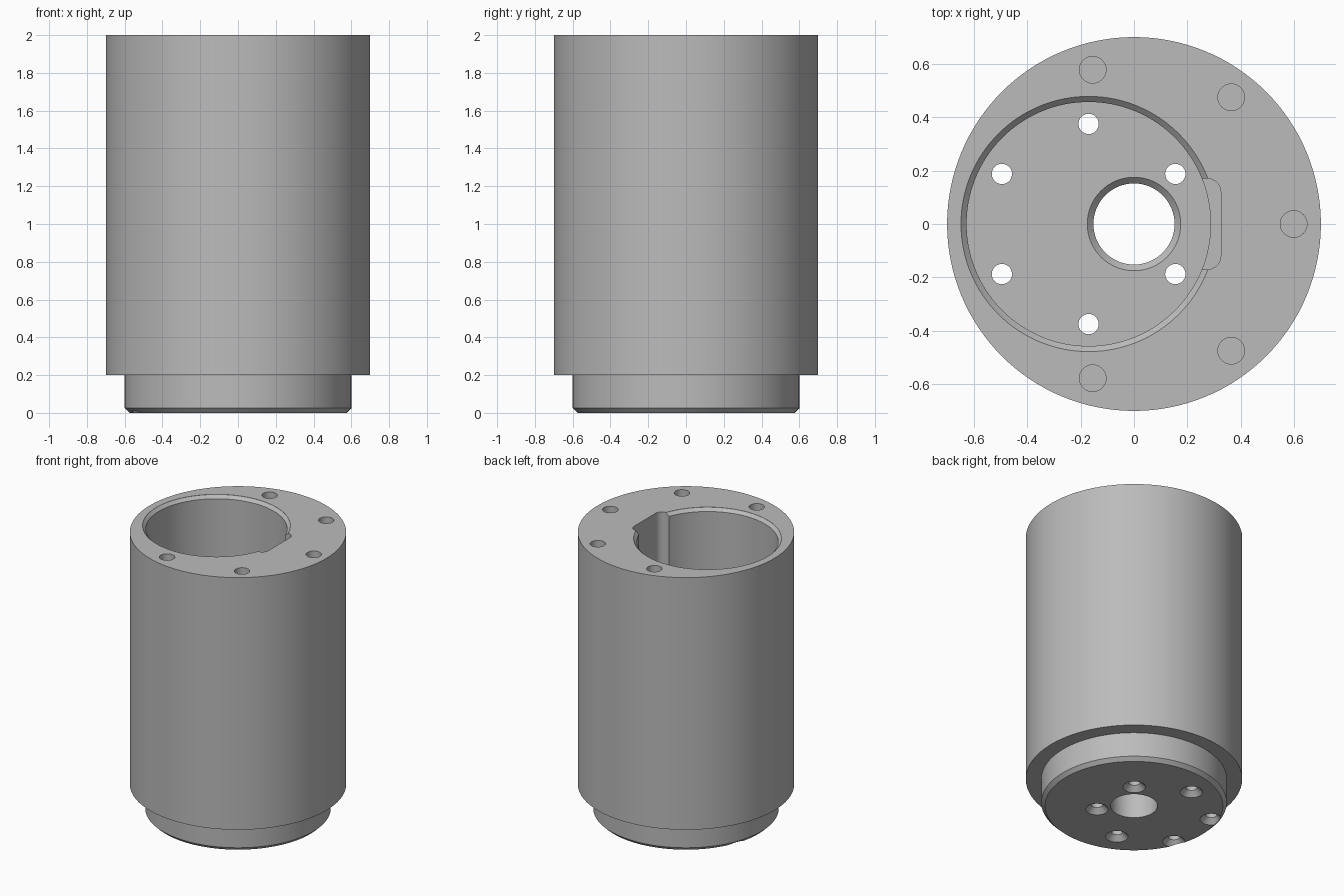
import bpy, math
from math import cos, sin, pi, radians

if "Cube" in bpy.data.objects:
    bpy.data.objects.remove(bpy.data.objects["Cube"], do_unlink=True)

BORE_X = -0.17      # offset of the eccentric bore
FLOOR = 0.25        # height of the bore floor
TOP = 2.0

steel = bpy.data.materials.new("grey steel")
steel.use_nodes = True
grey = (0.5, 0.5, 0.5, 1)
steel.diffuse_color = grey
steel.node_tree.nodes["Principled BSDF"].inputs["Base Color"].default_value = grey


def make_object(name, verts, faces):
    mesh = bpy.data.meshes.new(name)
    mesh.from_pydata(verts, [], faces)
    mesh.materials.append(steel)
    obj = bpy.data.objects.new(name, mesh)
    bpy.context.collection.objects.link(obj)
    return obj


def stack(name, rings):
    """Closed solid from rings of equal vertex count, bottom to top."""
    n = len(rings[0])
    verts = [v for ring in rings for v in ring]
    faces = [tuple(reversed(range(n))), tuple(range(len(verts) - n, len(verts)))]
    for r in range(len(rings) - 1):
        for i in range(n):
            a, b = r * n + i, r * n + (i + 1) % n
            faces.append((a, b, b + n, a + n))
    return make_object(name, verts, faces)


def lathe(name, profile, x=0.0, y=0.0, n=96):
    """Turned solid from (radius, height) points, bottom to top."""
    return stack(name, [[(x + r * cos(2 * pi * i / n), y + r * sin(2 * pi * i / n), z)
                         for i in range(n)] for r, z in profile])


# Turned body with a stepped, chamfered spigot
body = lathe("housing_body", [(0.575, 0), (0.6, 0.025), (0.6, 0.2), (0.7, 0.2), (0.7, TOP)], n=128)
cutters = []

# Eccentric bore with chamfered mouth
cutters.append(lathe("bore_cutter", [(0.457, FLOOR), (0.457, TOP - 0.022), (0.478, TOP - 0.001),
                                     (0.478, TOP + 0.1)], BORE_X, n=128))

# Rounded keyway beside the bore
key_outline = []
for cx, cy, start in ((0.275, 0.12, 0), (0.1, 0.12, 90), (0.1, -0.12, 180), (0.275, -0.12, 270)):
    for step in range(9):
        a = radians(start + step * 11.25)
        key_outline.append((cx + 0.05 * cos(a), cy + 0.05 * sin(a)))
cutters.append(stack("keyway_cutter", [[(x, y, z) for x, y in key_outline]
                                       for z in (0.45, TOP + 0.2)]))

# Central shaft hole, chamfered at the bore floor
cutters.append(lathe("shaft_hole_cutter", [(0.152, -0.1), (0.152, FLOOR - 0.023),
                                           (0.176, FLOOR + 0.001), (0.176, FLOOR + 0.1)], n=64))

# Screw holes through the floor, countersunk from below
for k in range(6):
    a = radians(30 + 60 * k)
    cutters.append(lathe("screw_hole_cutter", [(0.073, -0.1), (0.073, 0), (0.038, 0.035),
                                               (0.038, FLOOR + 0.1)],
                         BORE_X + 0.375 * cos(a), 0.375 * sin(a), 32))

# Blind holes around the rim
for angle in (-105, -52.5, 0, 52.5, 105):
    a = radians(angle)
    cutters.append(lathe("rim_hole_cutter", [(0.05, TOP - 0.25), (0.05, TOP + 0.1)],
                         0.598 * cos(a), 0.598 * sin(a), 32))

# Cut everything out of the body
bpy.ops.object.select_all(action="DESELECT")
bpy.context.view_layer.objects.active = body
body.select_set(True)
for cutter in cutters:
    mod = body.modifiers.new("cut", "BOOLEAN")
    mod.operation = "DIFFERENCE"
    mod.solver = "EXACT"
    mod.object = cutter
    bpy.ops.object.modifier_apply(modifier=mod.name)
    bpy.data.objects.remove(cutter, do_unlink=True)

bpy.ops.object.shade_smooth_by_angle(angle=radians(30))
